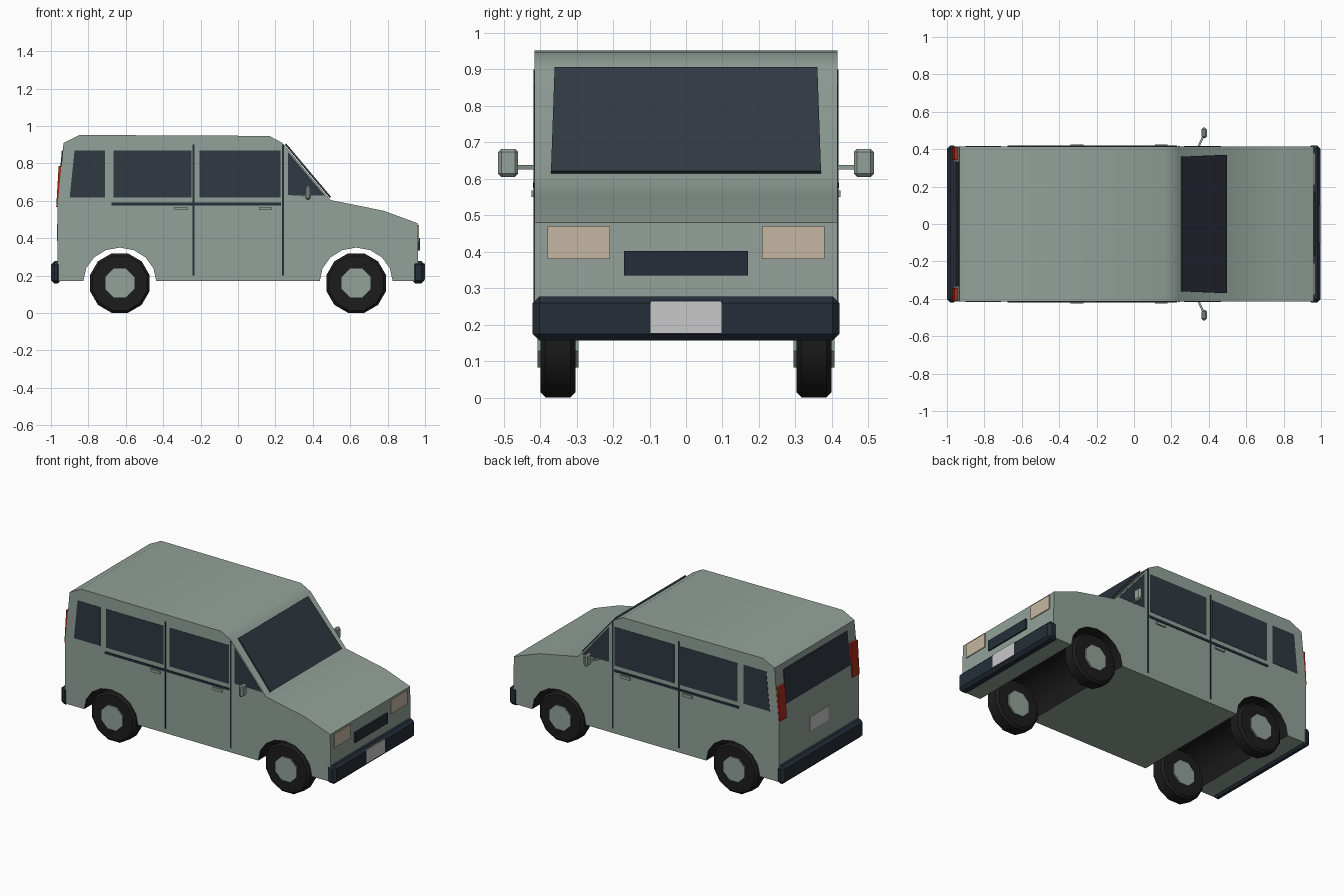
import bpy, bmesh, math
from mathutils import Vector, Matrix

cube = bpy.data.objects.get("Cube")
if cube:
    bpy.data.objects.remove(cube, do_unlink=True)


def material(name, r, g, b):
    m = bpy.data.materials.new(name)
    m.use_nodes = True
    m.diffuse_color = (r, g, b, 1)
    m.node_tree.nodes["Principled BSDF"].inputs["Base Color"].default_value = (r, g, b, 1)
    return m


PAINT = material("sage paint", .29, .36, .32)
GLASS = material("dark glass", .03, .04, .055)
TRIM = material("navy trim", .018, .027, .04)
RUBBER = material("black rubber", .012, .012, .012)
LAMP = material("cream lamp", .56, .47, .36)
PLATE = material("pale plate", .58, .58, .58)
RED = material("red lamp", .4, .025, .01)


def finish(name, bm, *mats, smooth=None):
    bmesh.ops.recalc_face_normals(bm, faces=bm.faces)
    me = bpy.data.meshes.new(name)
    bm.to_mesh(me)
    bm.free()
    ob = bpy.data.objects.new(name, me)
    bpy.context.collection.objects.link(ob)
    for m in mats:
        me.materials.append(m)
    if smooth:
        bpy.ops.object.select_all(action='DESELECT')
        bpy.context.view_layer.objects.active = ob
        ob.select_set(True)
        bpy.ops.object.shade_smooth_by_angle(angle=math.radians(smooth))
    return ob


def prism(name, corners, push, *mats, smooth=None, rule=None):
    """Extrude a flat outline of 3D corners along the push vector."""
    bm = bmesh.new()
    face = bm.faces.new([bm.verts.new(c) for c in corners])
    out = bmesh.ops.extrude_face_region(bm, geom=[face], use_keep_orig=True)
    verts = [g for g in out["geom"] if isinstance(g, bmesh.types.BMVert)]
    bmesh.ops.translate(bm, verts=verts, vec=push)
    if rule:
        for f in bm.faces:
            f.material_index = rule(f)
    return finish(name, bm, *mats, smooth=smooth)


def box(name, lo, hi, mat, bevel=0):
    lo, hi = Vector(lo), Vector(hi)
    bm = bmesh.new()
    bmesh.ops.create_cube(bm, size=1)
    bmesh.ops.scale(bm, vec=hi - lo, verts=bm.verts)
    bmesh.ops.translate(bm, vec=(lo + hi) / 2, verts=bm.verts)
    if bevel:
        bmesh.ops.bevel(bm, geom=bm.edges[:], offset=bevel, segments=1, affect='EDGES')
    return finish(name, bm, mat)


def drum(name, radius, width, sides, at, mat, axis='Y', bevel=0):
    """Cylinder lying along y with a flat side at the bottom."""
    bm = bmesh.new()
    bmesh.ops.create_cone(bm, cap_ends=True, segments=sides, radius1=radius, radius2=radius, depth=width,
                          matrix=Matrix.Rotation(math.pi / sides, 4, 'Z'))
    if bevel:
        rims = [e for e in bm.edges if abs(e.verts[0].co.z - e.verts[1].co.z) < .001]
        bmesh.ops.bevel(bm, geom=rims, offset=bevel, segments=1, affect='EDGES')
    bmesh.ops.transform(bm, matrix=Matrix.Translation(at) @ Matrix.Rotation(math.pi / 2, 4, 'X'), verts=bm.verts)
    return finish(name, bm, mat, smooth=35)


# Body shell: side profile with open wheel arches, extruded across the width
HALF, FLOOR, AXLE = .415, .17, .632


def arch(cx):
    return [(cx + .195 * math.cos(a), FLOOR + .18 * math.sin(a))
            for a in (math.pi * (1 - i / 8) for i in range(9))]


profile = [(-.965, FLOOR)] + arch(-AXLE) + arch(AXLE) + [
    (.965, FLOOR), (.96, .48), (.778, .547), (.495, .604), (.238, .909), (.168, .947),
    (-.848, .952), (-.933, .909), (-.965, .567)]


def arch_rule(f):
    c = f.calc_center_median()
    inside = abs(abs(c.x) - AXLE) < .196 and FLOOR + .01 < c.z < .36
    return 1 if inside and abs(c.y) < .1 else 0


prism("body", [(x, -HALF, z) for x, z in profile], (0, 2 * HALF, 0), PAINT, RUBBER, smooth=42, rule=arch_rule)

# Parts repeated on both flanks
windows = {
    "rear_side_window": [(-.9, .617), (-.874, .87), (-.71, .87), (-.71, .617)],
    "passenger_window": [(-.666, .617), (-.666, .87), (-.249, .87), (-.249, .617)],
    "driver_window": [(-.206, .617), (-.206, .87), (.227, .87), (.227, .617)],
    "quarter_window": [(.268, .63), (.268, .86), (.465, .627)],
}
for side, s in (("left", 1), ("right", -1)):
    def flank(name, lo, hi, out, mat):
        ys = sorted((s * (HALF - .005), s * (HALF + out)))
        box(f"{side}_{name}", (lo[0], ys[0], lo[1]), (hi[0], ys[1], hi[1]), mat)

    for name, pts in windows.items():
        prism(f"{side}_{name}", [(x, s * (HALF - .004), z) for x, z in pts], (0, s * .006, 0), GLASS)
    for i, x in enumerate((-.238, .24)):
        flank(f"door_seam_{i}", (x - .005, .2), (x + .005, .9), .003, TRIM)
    flank("waist_trim", (-.675, .575), (.23, .59), .004, TRIM)
    for i, x in enumerate((-.305, .145)):
        flank(f"door_handle_{i}", (x - .034, .55), (x + .034, .568), .009, PAINT)

    # Mirror head on a thin arm
    ys = sorted((s * .46, s * .515))
    box(f"{side}_mirror", (.361, ys[0], .605), (.389, ys[1], .682), PAINT, bevel=.009)
    arm = [(.335, s * .405, .637), (.347, s * .405, .637), (.347, s * .405, .625), (.335, s * .405, .625)]
    prism(f"{side}_mirror_arm", arm, (.03, s * .065, -.0), PAINT)

    # Lamps
    ys = sorted((s * .208, s * .38))
    box(f"{side}_headlight", (.95, ys[0], .38), (.967, ys[1], .47), LAMP)
    ys = sorted((s * .342, s * .413))
    prism(f"{side}_tail_light", [(-.93, ys[0], .567), (-.972, ys[0], .567), (-.959, ys[0], .785), (-.93, ys[0], .785)],
          (0, ys[1] - ys[0], 0), RED)

    # Wheels with hubs that show on both faces
    for end, x in (("front", AXLE), ("rear", -AXLE)):
        drum(f"{end}_{side}_tyre", .165, .096, 12, (x, s * .351, .16), RUBBER, bevel=.014)
        drum(f"{end}_{side}_hub", .084, .112, 8, (x, s * .351, .16), PAINT)

# Windscreen and rear window follow the sloping panels
prism("windscreen", [(.25, -.36, .9), (.25, .36, .9), (.49, .37, .615), (.49, -.37, .615)], (.008, 0, .006), GLASS)
prism("rear_window", [(-.935, -.33, .87), (-.935, .33, .87), (-.954, .335, .65), (-.954, -.335, .65)],
      (-.007, 0, 0), GLASS)

# Nose, bumpers and number plates
box("grille", (.95, -.17, .335), (.972, .17, .402), TRIM)
box("front_bumper", (.93, -.42, .157), (.998, .42, .277), TRIM, bevel=.018)
box("rear_bumper", (-1, -.42, .157), (-.947, .42, .277), TRIM, bevel=.018)
box("front_plate", (.993, -.097, .178), (1, .097, .265), PLATE)
box("rear_plate", (-.969, -.097, .385), (-.962, .097, .475), PLATE)
